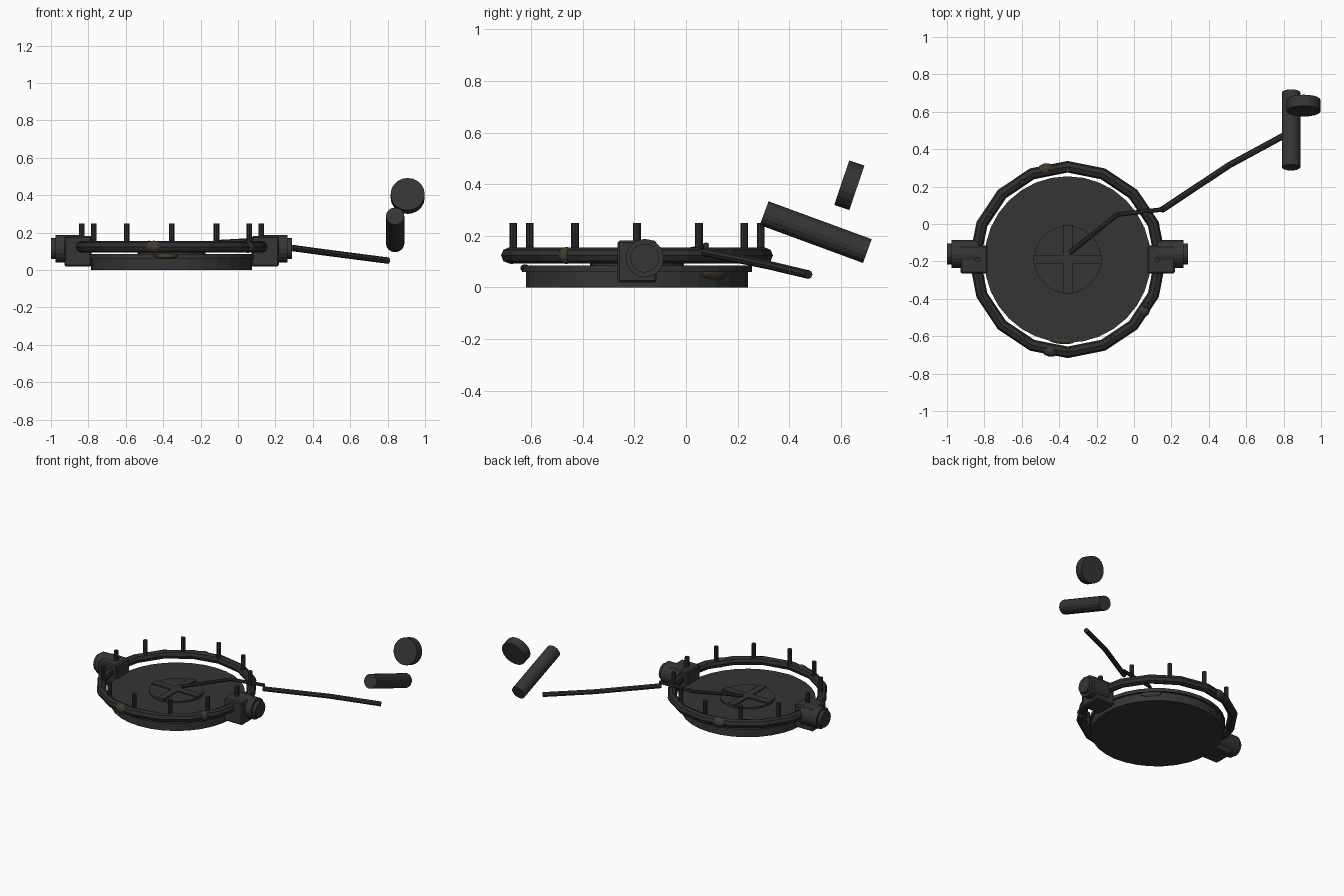
import bpy, math
from mathutils import Vector, Matrix

if "Cube" in bpy.data.objects:
    bpy.data.objects.remove(bpy.data.objects["Cube"])

CX, CY = -0.355, -0.19   # centre of the round assembly


def mat(name, c):
    m = bpy.data.materials.new(name)
    m.diffuse_color = (*c, 1)
    m.use_nodes = True
    m.node_tree.nodes["Principled BSDF"].inputs["Base Color"].default_value = m.diffuse_color
    return m


DARK = mat("dark grey", (0.035, 0.035, 0.035))
BLACK = mat("charcoal", (0.027, 0.027, 0.028))
RUST = mat("rust brown", (0.055, 0.042, 0.027))


def finish(name, m):
    o = bpy.context.object
    o.name = name
    o.data.materials.append(m)
    return o


def rod(name, a, b, r, m=DARK, sides=12):
    """Cylinder between two points."""
    a, b = Vector(a), Vector(b)
    d = b - a
    bpy.ops.mesh.primitive_cylinder_add(vertices=sides, radius=r, depth=d.length,
                                        location=(a + b) / 2,
                                        rotation=d.to_track_quat('Z', 'Y').to_euler())
    return finish(name, m)


def disc(name, r, z0, z1, sides=32, m=DARK):
    return rod(name, (CX, CY, z0), (CX, CY, z1), r, m, sides)


def box(name, c, size, m=DARK, bevel=0):
    bpy.ops.mesh.primitive_cube_add(size=1, location=c)
    o = finish(name, m)
    o.data.transform(Matrix.Diagonal((*size, 1)))
    if bevel:
        b = o.modifiers.new("bevel", 'BEVEL')
        b.width = bevel
        b.segments = 1
    return o


# base plate with a slightly wider lip, hub and cross bars
disc("base_plate", 0.43, 0, 0.062)
disc("base_lip", 0.445, 0.06, 0.085)
disc("hub", 0.18, 0.08, 0.096, 24)
box("cross_bar_x", (CX, CY, 0.094), (0.365, 0.05, 0.022))
box("cross_bar_y", (CX, CY, 0.094), (0.05, 0.365, 0.022))

# sixteen sided outer ring
bpy.ops.mesh.primitive_torus_add(major_segments=16, minor_segments=8,
                                 major_radius=0.496, minor_radius=0.031,
                                 location=(CX, CY, 0.124))
finish("outer_ring", BLACK)

# upright pegs around the ring
for i in range(12):
    a = math.radians(30 * i)
    x, y = CX + 0.48 * math.cos(a), CY + 0.48 * math.sin(a)
    rod(f"peg_{i}", (x, y, 0.12), (x, y, 0.25), 0.015, BLACK, 8)

# side blocks with stepped barrels
for s, side in ((-1, "left"), (1, "right")):
    box(f"{side}_block", (CX + s * 0.5, CY, 0.1), (0.146, 0.15, 0.163), DARK, 0.008)
    rod(f"{side}_barrel", (CX + s * 0.48, -0.16, 0.114), (CX + s * 0.62, -0.16, 0.114), 0.074, DARK, 20)
    rod(f"{side}_barrel_cap", (CX + s * 0.61, -0.16, 0.114), (CX + s * 0.645, -0.16, 0.114), 0.056, DARK, 20)

# bent wire leading away from the hub
wire = [(-0.345, -0.155, 0.11), (-0.09, 0.05, 0.15), (0.155, 0.078, 0.163)]
for i in range(2):
    rod(f"inner_wire_{i}", wire[i], wire[i + 1], 0.012, BLACK, 8)
lead = [(0.145, 0.073, 0.137), (0.51, 0.315, 0.088), (0.805, 0.475, 0.05)]
for i in range(2):
    rod(f"outer_wire_{i}", lead[i], lead[i + 1], 0.017, BLACK, 8)

# loose handle and round knob
rod("loose_handle", (0.84, 0.303, 0.288), (0.84, 0.703, 0.141), 0.049, DARK, 16)
k, d = Vector((0.907, 0.633, 0.396)), Vector((0, 0.95, -0.32)).normalized() * 0.031
rod("round_knob", k - d, k + d, 0.091, DARK, 20)


# rust patches: shallow blobs on the ring and base
def patch(name, deg, r, z, size):
    a = math.radians(deg)
    bpy.ops.mesh.primitive_uv_sphere_add(
        segments=12, ring_count=8, radius=1,
        location=(CX + r * math.cos(a), CY + r * math.sin(a), z),
        rotation=(0, 0, a))
    finish(name, RUST).data.transform(Matrix.Diagonal((*size, 1)))


patch("ring_rust_front", -101, 0.495, 0.124, (0.033, 0.05, 0.033))
patch("ring_rust_back", 104, 0.495, 0.124, (0.033, 0.05, 0.033))
patch("ring_rust_side", -34, 0.49, 0.124, (0.033, 0.035, 0.033))
patch("base_rust_back", 45, 0.422, 0.052, (0.018, 0.07, 0.022))
patch("base_rust_front", -94, 0.435, 0.075, (0.018, 0.07, 0.015))
